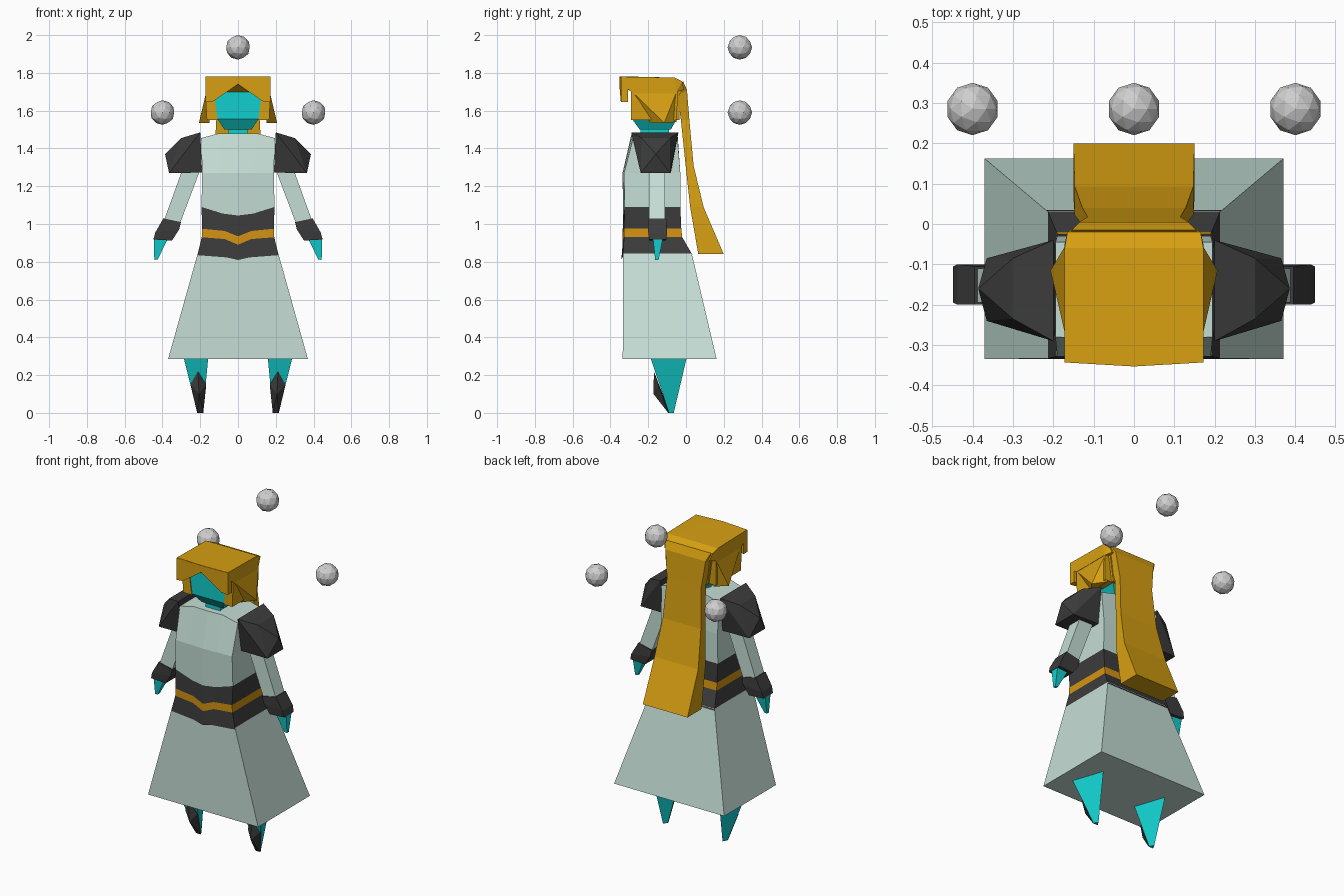
import bpy, bmesh


def material(name, color):
    m = bpy.data.materials.new(name)
    m.diffuse_color = (*color, 1)
    return m


CLOTH = material("pale_sage", (0.56, 0.73, 0.67))
DARK = material("charcoal", (0.045, 0.045, 0.045))
GOLD = material("golden_hair", (0.68, 0.35, 0.006))
BELT = material("amber_belt", (0.66, 0.29, 0.006))
SKIN = material("turquoise", (0.006, 0.62, 0.62))
STONE = material("light_grey", (0.62, 0.62, 0.62))


def finish(name, bm, mats, mirror=False):
    """Turn a bmesh into a flat shaded object, optionally mirrored in x."""
    bmesh.ops.recalc_face_normals(bm, faces=bm.faces[:])
    me = bpy.data.meshes.new(name)
    bm.to_mesh(me)
    bm.free()
    for m in mats:
        me.materials.append(m)
    ob = bpy.data.objects.new(name, me)
    bpy.context.collection.objects.link(ob)
    if mirror:
        ob.modifiers.new("mirror", 'MIRROR').use_mirror_merge = False
    return ob


def loft(name, rings, mats, bands=None, mirror=False):
    """Skin rings of equal length; bands gives a material index per step."""
    bm = bmesh.new()
    vs = [[bm.verts.new(p) for p in r] for r in rings]
    n = len(vs[0])
    for k in range(len(vs) - 1):
        for i in range(n):
            j = (i + 1) % n
            f = bm.faces.new((vs[k][i], vs[k][j], vs[k + 1][j], vs[k + 1][i]))
            f.material_index = bands[k] if bands else 0
    for k, ring in ((0, vs[0]), (-1, vs[-1])):
        bm.faces.new(ring).material_index = bands[k] if bands else 0
    return finish(name, bm, mats, mirror)


def hull(name, pts, mat, mirror=False):
    """Convex solid around a few points."""
    bm = bmesh.new()
    for p in pts:
        bm.verts.new(p)
    res = bmesh.ops.convex_hull(bm, input=bm.verts[:])
    loose = [v for v in bm.verts if not v.link_faces]
    bmesh.ops.delete(bm, geom=loose, context='VERTS')
    bmesh.ops.dissolve_limit(bm, angle_limit=0.01, verts=bm.verts[:], edges=bm.edges[:])
    return finish(name, bm, [mat], mirror)


def rect(x0, x1, y0, y1, z):
    return [(x0, y0, z), (x1, y0, z), (x1, y1, z), (x0, y1, z)]


def body_ring(z, hx, y0, y1, mx, mid, mdrop, cdrop, back=0):
    """Outline with a front edge that dips towards the centre."""
    return [(-hx, y0, z), (-mx, y0 - 0.004, z - mdrop), (0, y0 - 0.008, z - cdrop),
            (mx, y0 - 0.004, z - mdrop), (hx, y0, z),
            (hx, y1, z), (mx, y1, z + back), (-mx, y1, z + back), (-hx, y1, z)]


# Skirt
loft("skirt", [rect(-0.37, 0.37, -0.335, 0.162, 0.285),
               rect(-0.213, 0.213, -0.333, 0.03, 0.845)], [CLOTH])

# Torso with the dark sash and belt
loft("torso_and_sash", [
    body_ring(0.835, 0.215, -0.334, 0.035, 0.06, 0, 0.012, 0.025),
    body_ring(0.93, 0.192, -0.328, -0.02, 0.07, 0, 0.010, 0.04),
    body_ring(0.975, 0.19, -0.328, -0.025, 0.07, 0, 0.012, 0.04),
    body_ring(1.09, 0.193, -0.325, -0.03, 0.08, 0, 0.035, 0.045),
    body_ring(1.27, 0.19, -0.328, -0.03, 0.09, 0, 0, 0),
    body_ring(1.455, 0.195, -0.28, -0.045, 0.10, 0, -0.025, -0.025, 0.025),
], [DARK, BELT, CLOTH], [0, 1, 0, 2, 2])

# Neck and head
loft("neck", [rect(-0.05, 0.05, -0.24, -0.09, 1.44),
              rect(-0.05, 0.05, -0.24, -0.09, 1.52)], [SKIN])
loft("head", [rect(-0.072, 0.072, -0.245, -0.08, 1.50),
              rect(-0.108, 0.108, -0.285, -0.05, 1.555),
              rect(-0.13, 0.13, -0.285, -0.05, 1.65),
              rect(-0.13, 0.13, -0.285, -0.05, 1.75)], [SKIN])

# Hair: cap, pointed fringe, side panels, flared locks, back plate
hull("hair_cap", [(s * x, y, z) for s in (-1, 1) for x, y, z in (
    (0.172, -0.342, 1.78), (0.172, -0.342, 1.745), (0.172, -0.29, 1.70),
    (0.172, -0.06, 1.775), (0.165, -0.02, 1.755), (0.15, -0.01, 1.71),
    (0, -0.352, 1.782), (0, -0.352, 1.745), (0.172, -0.05, 1.70))], GOLD)
outline = [(-0.172, 1.778), (0, 1.78), (0.172, 1.778), (0.172, 1.645),
           (0.13, 1.65), (0, 1.74), (-0.13, 1.65), (-0.172, 1.645)]
loft("fringe", [[(x, y - 0.01 * (1 - abs(x) / 0.172), z) for x, z in outline]
                for y in (-0.343, -0.308)], [GOLD])
hull("hair_side", rect(0.13, 0.17, -0.292, -0.045, 1.72)
     + rect(0.128, 0.17, -0.292, -0.045, 1.65)
     + rect(0.108, 0.165, -0.29, -0.05, 1.55), GOLD, True)
hull("hair_lock", [(0.168, -0.285, 1.70), (0.168, -0.05, 1.70), (0.15, -0.19, 1.535),
                   (0.15, -0.05, 1.54), (0.207, -0.115, 1.535),
                   (0.176, -0.17, 1.62), (0.176, -0.07, 1.62)], GOLD, True)
loft("hair_back", [rect(-0.12, 0.12, -0.055, -0.035, 1.55),
                   rect(-0.15, 0.15, -0.055, -0.03, 1.73)], [GOLD])

# Long tail of hair: half width, outer y and z, inner y and z
tail = [(0.155, -0.015, 1.755, -0.06, 1.70), (0.135, 0.005, 1.71, -0.045, 1.68),
        (0.115, 0.018, 1.55, -0.027, 1.55), (0.128, 0.04, 1.31, -0.002, 1.31),
        (0.147, 0.093, 1.09, 0.022, 1.09), (0.15, 0.20, 0.84, 0.065, 0.84)]
loft("hair_tail", [[(-w, yo, zo), (w, yo, zo), (w, yi, zi), (-w, yi, zi)]
                   for w, yo, zo, yi, zi in tail], [GOLD])

# Shoulder pads with a pointed outer face
hull("shoulder_pad", [
    (0.20, -0.29, 1.485), (0.20, -0.04, 1.485), (0.19, -0.24, 1.272), (0.19, -0.08, 1.272),
    (0.30, -0.235, 1.455), (0.30, -0.085, 1.455),
    (0.365, -0.24, 1.27), (0.365, -0.085, 1.27), (0.386, -0.16, 1.37)], DARK, True)


# Arms, cuffs and pointed hands
def slant(xi, zi, xo, zo, y0, y1):
    return [(xi, y0, zi), (xo, y0, zo), (xo, y1, zo), (xi, y1, zi)]


loft("arm", [slant(0.195, 1.30, 0.29, 1.30, -0.195, -0.11),
             slant(0.312, 0.99, 0.395, 1.01, -0.195, -0.11)], [CLOTH], mirror=True)
loft("cuff", [slant(0.302, 1.01, 0.395, 1.03, -0.20, -0.105),
              slant(0.312, 0.97, 0.438, 0.955, -0.20, -0.10),
              slant(0.35, 0.912, 0.448, 0.918, -0.195, -0.105)], [DARK], mirror=True)
loft("hand", [slant(0.37, 0.925, 0.446, 0.925, -0.175, -0.122),
              slant(0.425, 0.812, 0.443, 0.81, -0.163, -0.145)], [SKIN], mirror=True)

# Three sided legs and the dark plate on each shin
loft("leg", [[(0.158, -0.187, 0.29), (0.287, -0.187, 0.29), (0.222, 0.003, 0.29)],
             [(0.185, -0.09, 0), (0.215, -0.09, 0), (0.20, -0.065, 0)]],
     [SKIN], mirror=True)
hull("shin_plate", [(0.212, -0.17, 0.22), (0.168, -0.146, 0.15), (0.252, -0.146, 0.15),
                    (0.206, -0.172, 0.10), (0.184, -0.094, 0), (0.216, -0.094, 0),
                    (0.20, -0.085, 0)], DARK, True)

# Floating orbs
for name, x, z in (("orb_top", 0, 1.935), ("orb_left", -0.4, 1.59), ("orb_right", 0.4, 1.59)):
    bm = bmesh.new()
    bmesh.ops.create_icosphere(bm, subdivisions=2, radius=0.065)
    bmesh.ops.translate(bm, verts=bm.verts[:], vec=(x, 0.285, z))
    finish(name, bm, [STONE])
